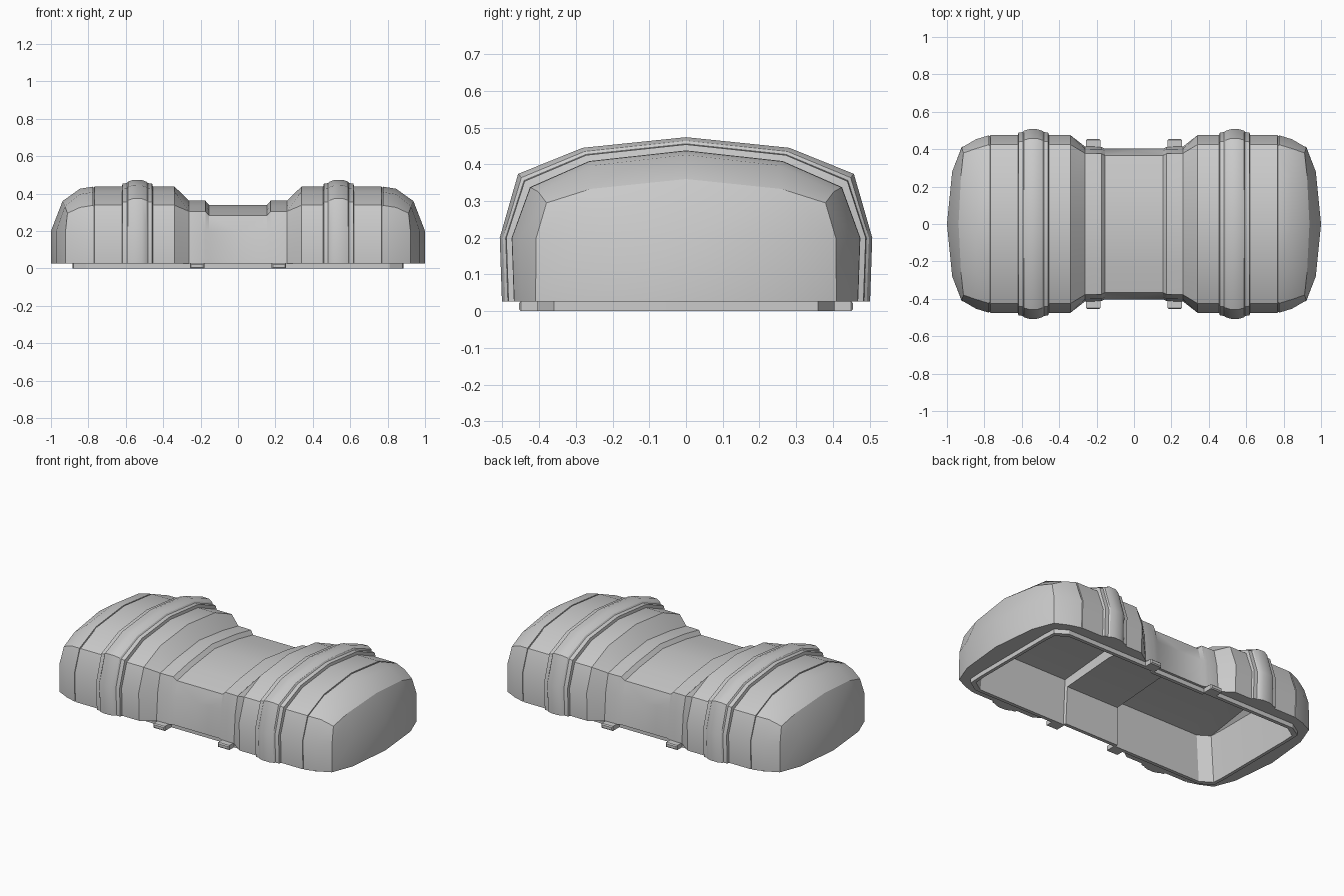
import bpy, bmesh
from math import radians

if "Cube" in bpy.data.objects:
    bpy.data.objects.remove(bpy.data.objects["Cube"])


def main_profile(w, h):
    # wide lobes: slanted shoulder and low crown
    return [(w - .006, .027), (w, .2), (w - .05, h - .1), (w * .555, h - .029), (0, h)]


def waist_profile(w, h):
    # waist: higher shoulder, same low crown
    return [(w, .027), (w - .012, .2), (w - .036, h - .057), (w * .56, h - .028), (0, h)]


def finish(name, bm):
    bmesh.ops.remove_doubles(bm, verts=bm.verts, dist=1e-4)
    bmesh.ops.recalc_face_normals(bm, faces=bm.faces)
    me = bpy.data.meshes.new(name)
    bm.to_mesh(me)
    bm.free()
    ob = bpy.data.objects.new(name, me)
    bpy.context.collection.objects.link(ob)
    bpy.ops.object.select_all(action='DESELECT')
    ob.select_set(True)
    bpy.context.view_layer.objects.active = ob
    bpy.ops.object.shade_smooth_by_angle(angle=radians(28))
    return ob


def mirror_xy(bm):
    for axis in 'XY':
        bmesh.ops.mirror(bm, geom=bm.verts[:] + bm.edges[:] + bm.faces[:],
                         axis=axis, merge_dist=1e-4)


def liner(x, y):
    # inside wall, floor edge and lip matching one point of the outer rim
    waist = x < .2
    lx = min(x * .957, .885)
    ly = min(y, .36 if x > .9 else .388 if waist else .405)
    iy = max(ly - .022, 0)
    return [(lx * .95, iy * .98, .235 if waist else .285),
            (lx * .977, iy, 0), (lx, ly, 0), (lx, ly, .027)]


# quarter of the shell: waist, raised band, lobe, stepped rib, groove, rounded end
W, H = .475, .438
rings = [(0, waist_profile(.403, .34)), (.155, waist_profile(.403, .34)),
         (.175, waist_profile(.412, .362)), (.199, waist_profile(.412, .362)),
         (.203, waist_profile(.413, .362)), (.262, waist_profile(.414, .362)),
         (.34, main_profile(W, H))]
for x, d in [(.455, 0), (.459, .016), (.482, .018), (.488, .025), (.515, .035),
             (.56, .036), (.588, .026), (.594, .018), (.617, .016), (.621, 0),
             (.768, 0), (.769, -.005), (.775, -.005), (.776, -.001)]:
    rings.append((x, main_profile(W + d * .9, H + d)))
rings.append((.845, main_profile(.453, .426)))

bm = bmesh.new()
columns = []
for x, prof in rings:
    pts = [(x * .957 * .95, 0, .262 if x < .2 else .32)] + liner(x, prof[0][0])
    pts += [(x, y, z) for y, z in prof]
    columns.append([bm.verts.new(p) for p in pts])
corner = [(.815, 0, .315)] + liner(.92, .41) + [
    (.922, .41, .027), (.922, .408, .2), (.912, .38, .295), (.925, .26, .333), (.938, 0, .36)]
columns.append([bm.verts.new(p) for p in corner])
for a, b in zip(columns, columns[1:]):
    for i in range(len(a) - 1):
        bm.faces.new((a[i], a[i + 1], b[i + 1], b[i]))

# bulged end face
k = columns[-1]
caps = [[bm.verts.new(p) for p in liner(x, y) + [(x, y, .027), (x, y, .2)]]
        for x, y in ((.972, .28), (1, 0))]
c1, c2 = caps
for a, b in ((k[1:7], c1), (c1, c2)):
    for i in range(5):
        bm.faces.new((a[i], a[i + 1], b[i + 1], b[i]))
bm.faces.new((k[6], k[7], k[8], c1[5]))
bm.faces.new((k[8], k[9], c2[5], c1[5]))
bm.faces.new((k[0], k[1], c1[0], c2[0]))
mirror_xy(bm)
finish("hollow_shell", bm)

# four small clips under the raised bands
bm = bmesh.new()
bmesh.ops.create_cube(bm, size=1)
for v in bm.verts:
    v.co.x = .218 + v.co.x * .076
    v.co.y = .42 + v.co.y * .07
    v.co.z = .014 + v.co.z * .028
bmesh.ops.bevel(bm, geom=[e for e in bm.edges if all(v.co.y > .45 for v in e.verts)],
                offset=.006, segments=1, affect='EDGES')
mirror_xy(bm)
finish("side_clips", bm)
